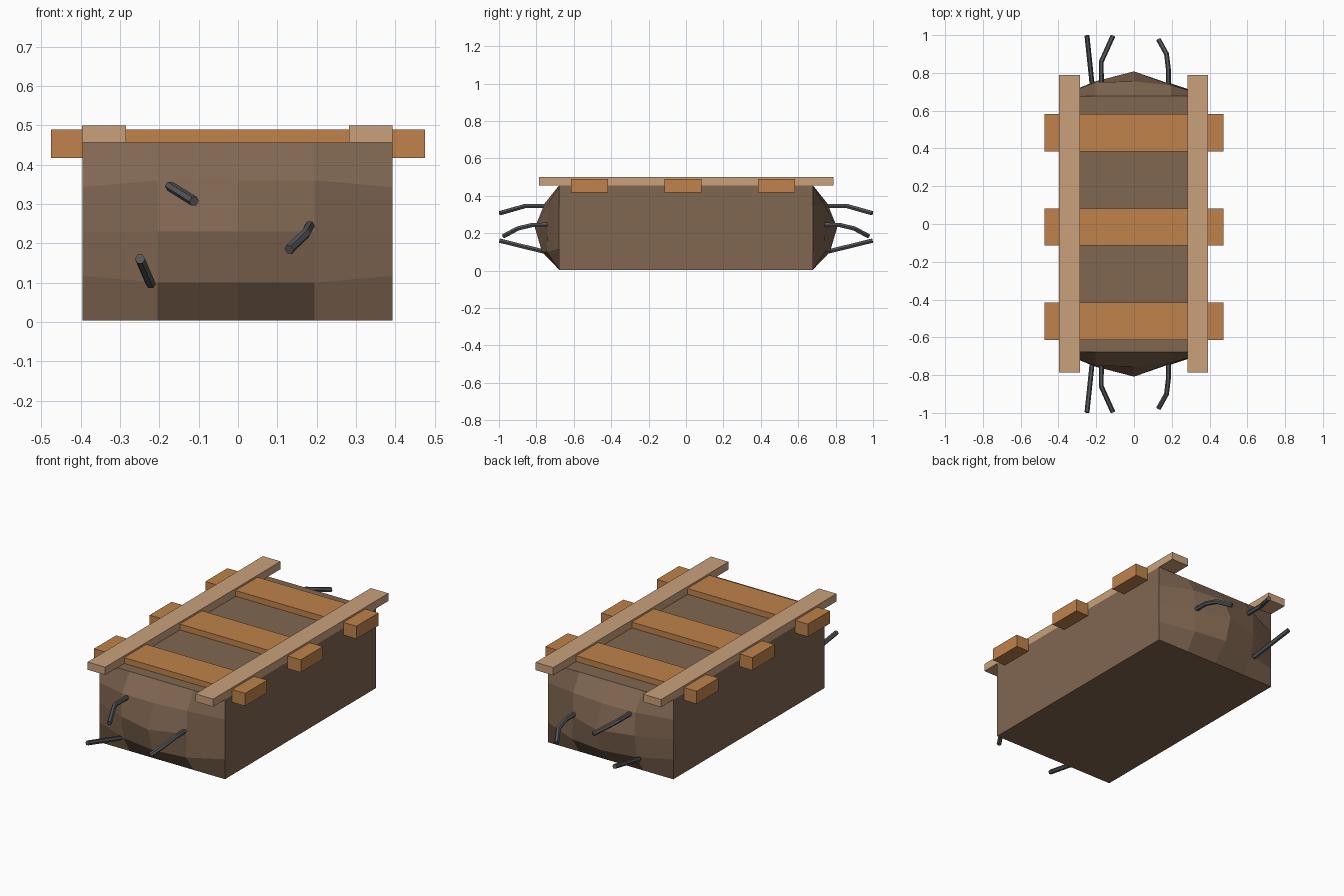
import bpy, bmesh

if "Cube" in bpy.data.objects:
    bpy.data.objects.remove(bpy.data.objects["Cube"])


def material(name, rgb):
    m = bpy.data.materials.new(name)
    m.diffuse_color = (*rgb, 1)
    m.use_nodes = True
    m.node_tree.nodes["Principled BSDF"].inputs["Base Color"].default_value = m.diffuse_color
    return m


EARTH = material("earth", (0.22, 0.135, 0.083))
SLEEPER = material("sleeper_wood", (0.53, 0.225, 0.07))
RAIL = material("rail_wood", (0.59, 0.355, 0.2))
STEEL = material("rod_steel", (0.09, 0.097, 0.105))


def link(name, data, mat):
    ob = bpy.data.objects.new(name, data)
    bpy.context.collection.objects.link(ob)
    data.materials.append(mat)
    return ob


def box(name, lo, hi, mat):
    bm = bmesh.new()
    bmesh.ops.create_cube(bm, size=1)
    for v in bm.verts:
        v.co = [(a + b) / 2 + c * (b - a) for a, b, c in zip(lo, hi, v.co)]
    me = bpy.data.meshes.new(name)
    bm.to_mesh(me)
    bm.free()
    return link(name, me, mat)


# Earth block: a 4 x 4 faceted bulge on each end, joined by flat sides
XS = [-0.395, -0.205, 0, 0.195, 0.393]
ZS = [0.004, 0.1, 0.23, 0.36, 0.456]
BULGE = [[0.735, 0.77, 0.745],
         [0.755, 0.808, 0.74],
         [0.75, 0.755, 0.735]]
EDGE_Z = {1: 0.117, 3: 0.343}

bm = bmesh.new()
ends = []
for sign in (-1, 1):
    grid = []
    for k, z in enumerate(ZS):
        row = []
        for i, x in enumerate(XS):
            inner = 0 < i < 4 and 0 < k < 4
            y = BULGE[k - 1][i - 1] if inner else 0.678
            zz = EDGE_Z.get(k, z) if i in (0, 4) else z
            row.append(bm.verts.new((x, sign * y, zz)))
        grid.append(row)
    for k in range(4):
        for i in range(4):
            bm.faces.new((grid[k][i], grid[k][i + 1], grid[k + 1][i + 1], grid[k + 1][i]))
    ends.append([grid[0][i] for i in range(4)] + [grid[k][4] for k in range(4)]
                + [grid[4][i] for i in range(4, 0, -1)] + [grid[k][0] for k in range(4, 0, -1)])
front, back = ends
for n in range(16):
    m = (n + 1) % 16
    bm.faces.new((front[n], front[m], back[m], back[n]))
bmesh.ops.recalc_face_normals(bm, faces=bm.faces)
me = bpy.data.meshes.new("earth_block")
bm.to_mesh(me)
bm.free()
link("earth_block", me, EARTH)

# Cross sleepers
for n, y in enumerate((-0.515, -0.016, 0.484)):
    box(f"sleeper_{n + 1}", (-0.475, y - 0.099, 0.417), (0.475, y + 0.099, 0.489), SLEEPER)

# Long rails
box("rail_left", (-0.396, -0.785, 0.456), (-0.285, 0.789, 0.5), RAIL)
box("rail_right", (0.282, -0.785, 0.456), (0.393, 0.789, 0.5), RAIL)

# Bent steel rods sticking out of both ends
RODS = {
    "upper_rod": [(-0.173, 0.73, 0.345), (-0.173, 0.86, 0.345), (-0.112, 0.995, 0.307)],
    "side_rod": [(0.182, 0.71, 0.245), (0.182, 0.82, 0.244), (0.172, 0.9, 0.225), (0.13, 0.976, 0.184)],
    "lower_rod": [(-0.222, 0.74, 0.097), (-0.249, 0.997, 0.16)],
}
for name, pts in RODS.items():
    for side, sign in (("front", -1), ("back", 1)):
        cu = bpy.data.curves.new(f"{name}_{side}", "CURVE")
        cu.dimensions = "3D"
        cu.bevel_depth = 0.013
        cu.bevel_resolution = 1
        cu.use_fill_caps = True
        sp = cu.splines.new("POLY")
        sp.points.add(len(pts) - 1)
        sp.use_smooth = False
        for p, (x, y, z) in zip(sp.points, pts):
            p.co = (x, sign * y, z, 1)
        link(f"{name}_{side}", cu, STEEL)
